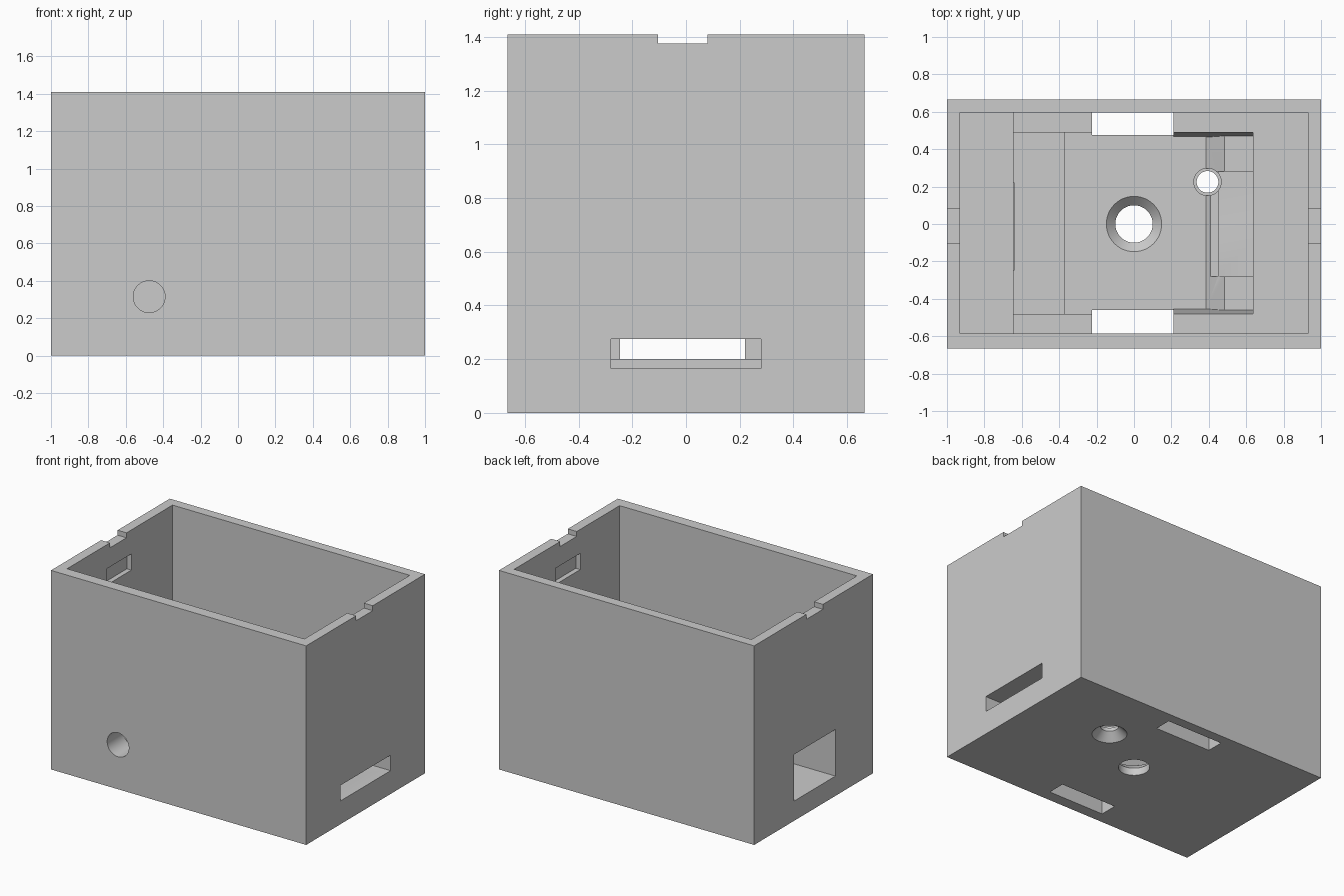
import bpy, bmesh

old = bpy.data.objects.get("Cube")
if old:
    bpy.data.objects.remove(old, do_unlink=True)

grey = bpy.data.materials.new("plain grey")
grey.use_nodes = True
grey.diffuse_color = (0.6, 0.6, 0.6, 1)
grey.node_tree.nodes["Principled BSDF"].inputs["Base Color"].default_value = (0.6, 0.6, 0.6, 1)

HEIGHT = 1.41
LEDGE = 0.47      # top of the thick base
FLOOR = 0.1       # bottom of the central well
SHELF = 0.2       # raised ends of the well


def add_object(name, bm):
    bmesh.ops.recalc_face_normals(bm, faces=bm.faces)
    mesh = bpy.data.meshes.new(name)
    bm.to_mesh(mesh)
    bm.free()
    mesh.materials.append(grey)
    obj = bpy.data.objects.new(name, mesh)
    bpy.context.collection.objects.link(obj)
    return obj


def prism(name, profile, y0, y1, taper=0):
    """Extrude an x-z profile along y; taper narrows both ends below the ledge."""
    bm = bmesh.new()
    rings = []
    for y, inward in ((y0, 1), (y1, -1)):
        rings.append([bm.verts.new((x, y + inward * taper * (LEDGE - z), z)) for x, z in profile])
    bm.faces.new(rings[0])
    bm.faces.new(rings[1])
    n = len(profile)
    for i in range(n):
        j = (i + 1) % n
        bm.faces.new((rings[0][i], rings[0][j], rings[1][j], rings[1][i]))
    return add_object(name, bm)


def block(name, x0, x1, y0, y1, z0, z1):
    return prism(name, [(x0, z0), (x1, z0), (x1, z1), (x0, z1)], y0, y1)


def lathe(name, x, y, steps, sides=48):
    """Round vertical cutter through a list of (radius, z) steps."""
    bm = bmesh.new()
    bottom = bm.verts.new((x + steps[0][0], y, steps[0][1]))
    verts = [bottom] + [bm.verts.new((x + r, y, z)) for r, z in steps[1:]]
    ends = [bm.verts.new((x, y, steps[0][1])), bm.verts.new((x, y, steps[-1][1]))]
    chain = [ends[0]] + verts + [ends[1]]
    edges = [bm.edges.new(pair) for pair in zip(chain, chain[1:])]
    bmesh.ops.spin(bm, geom=chain + edges, cent=(x, y, 0), axis=(0, 0, 1),
                   angle=6.2831853, steps=sides, use_merge=False)
    bmesh.ops.remove_doubles(bm, verts=bm.verts, dist=0.0005)
    return add_object(name, bm)


body = block("box_body", -1, 1, -0.665, 0.665, 0, HEIGHT)
cutters = []

# Open upper cavity, with a taller block at the -x end
cutters.append(prism("cavity_cutter", [(-0.93, 0.54), (-0.645, 0.54), (-0.645, LEDGE),
                                       (0.93, LEDGE), (0.93, 1.6), (-0.93, 1.6)], -0.585, 0.595))

# Central well: stepped floor, then a ramped end with sloping sides
cutters.append(prism("well_cutter", [(-0.645, SHELF), (-0.37, SHELF), (-0.37, FLOOR),
                                     (0.21, FLOOR), (0.21, 0.6), (-0.645, 0.6)], -0.48, 0.49))
cutters.append(prism("ramp_well_cutter", [(0.18, FLOOR), (0.385, FLOOR), (0.485, SHELF),
                                          (0.635, SHELF), (0.635, 0.5), (0.18, 0.5)],
                     -0.48, 0.49, taper=0.07))

# Openings in the end walls
cutters.append(block("wide_slot_cutter", 0.44, 1.1, -0.28, 0.28, 0.165, 0.275))
cutters.append(block("ramp_notch_cutter", 0.40, 0.45, -0.28, 0.28, 0.125, 0.26))
cutters.append(block("tunnel_cutter", -1.1, -0.64, -0.245, 0.22, 0.14, 0.47))

# Rim notches and shallow latch pockets at both ends
cutters.append(block("rim_notch_cutter", -1.1, 1.1, -0.105, 0.08, HEIGHT - 0.035, 1.7))
cutters.append(block("latch_pocket_cutter", -0.965, 0.965, -0.145, 0.135, 1.125, 1.24))

# Vertical shafts along the long walls
cutters.append(block("back_shaft_cutter", -0.225, 0.21, 0.475, 0.595, -0.1, 0.6))
cutters.append(block("front_shaft_cutter", -0.225, 0.21, -0.585, -0.46, -0.1, 0.6))

# Countersunk floor holes
cutters.append(lathe("centre_hole_cutter", 0, 0,
                     [(0.1, -0.1), (0.1, 0.052), (0.148, FLOOR), (0.148, 0.15)]))
cutters.append(lathe("small_hole_cutter", 0.393, 0.225,
                     [(0.112, -0.05), (0.112, 0), (0.058, 0.055), (0.058, 0.08),
                      (0.073, 0.08), (0.073, 0.25)]))

# Round hole through the front wall into the well
bm = bmesh.new()
bmesh.ops.create_cone(bm, cap_ends=True, segments=48, radius1=0.085, radius2=0.085, depth=0.4)
for v in bm.verts:
    x, y, z = v.co
    v.co = (x - 0.475, z - 0.6, y + 0.315)
cutters.append(add_object("front_hole_cutter", bm))

# Carve everything out of the body, then discard the cutters
bpy.ops.object.select_all(action='DESELECT')
bpy.context.view_layer.objects.active = body
body.select_set(True)
for cutter in cutters:
    cutter.hide_render = True
    mod = body.modifiers.new(cutter.name, 'BOOLEAN')
    mod.operation = 'DIFFERENCE'
    mod.solver = 'EXACT'
    mod.object = cutter
    bpy.ops.object.modifier_apply(modifier=mod.name)
    bpy.data.objects.remove(cutter, do_unlink=True)

bpy.ops.object.shade_smooth_by_angle(angle=0.5)
